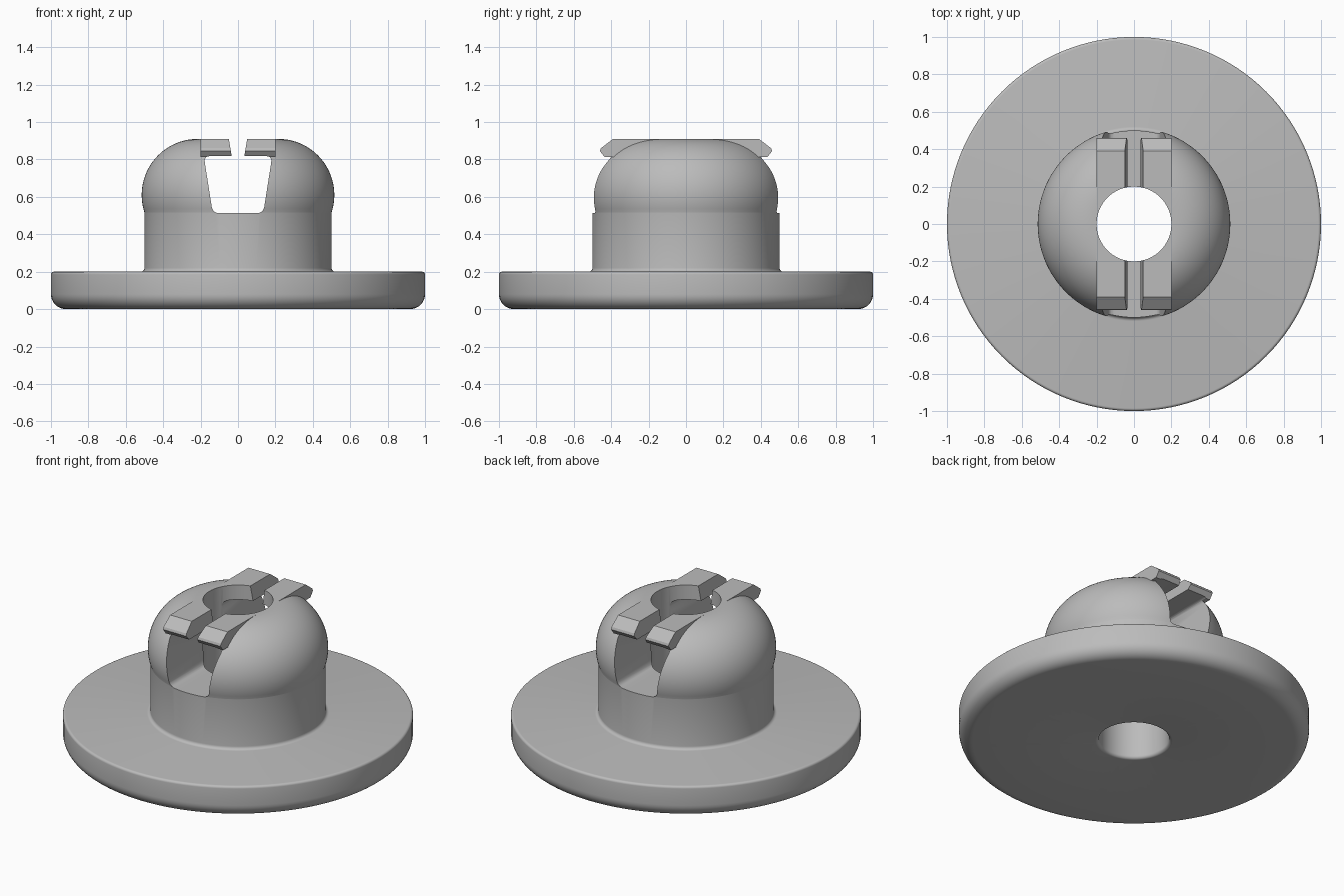
import bpy, bmesh, math
from math import sin, cos, pi, radians

cube = bpy.data.objects.get("Cube")
if cube:
    bpy.data.objects.remove(cube, do_unlink=True)

grey = bpy.data.materials.new("light grey plastic")
GREY = (0.5, 0.5, 0.5, 1)
grey.diffuse_color = GREY
grey.use_nodes = True
grey.node_tree.nodes["Principled BSDF"].inputs["Base Color"].default_value = GREY


def arc(cx, cz, r, a0, a1, n):
    """Points on an arc, angles in degrees."""
    angles = [radians(a0 + (a1 - a0) * i / n) for i in range(n + 1)]
    return [(cx + r * cos(a), cz + r * sin(a)) for a in angles]


def finish(name, bm):
    bmesh.ops.recalc_face_normals(bm, faces=bm.faces[:])
    mesh = bpy.data.meshes.new(name)
    bm.to_mesh(mesh)
    bm.free()
    mesh.materials.append(grey)
    obj = bpy.data.objects.new(name, mesh)
    bpy.context.collection.objects.link(obj)
    return obj


def lathe(name, profile, steps=128):
    """Solid of revolution; the profile runs from axis to axis."""
    bm = bmesh.new()
    verts = [bm.verts.new((r, 0, z)) for r, z in profile]
    edges = [bm.edges.new(pair) for pair in zip(verts, verts[1:])]
    bmesh.ops.spin(bm, geom=verts + edges, cent=(0, 0, 0), axis=(0, 0, 1),
                   angle=2 * pi, steps=steps)
    bmesh.ops.remove_doubles(bm, verts=bm.verts[:], dist=1e-4)
    return finish(name, bm)


def prism(name, points, depth):
    """Extrude a closed 3D outline along a vector."""
    bm = bmesh.new()
    face = bm.faces.new([bm.verts.new(p) for p in points])
    out = bmesh.ops.extrude_face_region(bm, geom=[face])
    moved = [g for g in out["geom"] if isinstance(g, bmesh.types.BMVert)]
    bmesh.ops.translate(bm, verts=moved, vec=depth)
    return finish(name, bm)


def rounded(points, r, n=5):
    """Round each corner of a 2D outline with a small curve."""
    result = []
    for i, (x, z) in enumerate(points):
        ends = []
        for qx, qz in (points[i - 1], points[(i + 1) % len(points)]):
            k = r / math.hypot(qx - x, qz - z)
            ends.append((x + (qx - x) * k, z + (qz - z) * k))
        (ax, az), (bx, bz) = ends
        for j in range(n + 1):
            t = j / n
            u, v, w = (1 - t) ** 2, 2 * t * (1 - t), t * t
            result.append((u * ax + v * x + w * bx, u * az + v * z + w * bz))
    return result


def combine(obj, tool, operation):
    """Apply a boolean and discard the tool object."""
    tool.hide_render = True
    mod = obj.modifiers.new(operation.lower(), "BOOLEAN")
    mod.operation, mod.object, mod.solver = operation, tool, "EXACT"
    bpy.context.view_layer.objects.active = obj
    bpy.ops.object.modifier_apply(modifier=mod.name)
    bpy.data.objects.remove(tool, do_unlink=True)


# Flange, neck and domed head in one revolved profile
profile = [(0, 0)]
profile += arc(0.92, 0.08, 0.08, -90, 0, 10)
profile += arc(0.985, 0.185, 0.015, 0, 90, 5)
profile += arc(0.52, 0.22, 0.02, 270, 180, 5)
profile += [(0.5, 0.515)]
profile += arc(0.215, 0.61, 0.3, -18, 90, 28)
profile += [(0, 0.91)]
body = lathe("flanged_bushing", profile)

# Clip bars with bevelled outer ends, front and back
for side in (-1, 1):
    outline = [(0.1, 0.91), (0.39, 0.91), (0.455, 0.86), (0.46, 0.845),
               (0.435, 0.812), (0.1, 0.812)]
    bar = prism("clip_bar", [(-0.2, side * y, z) for y, z in outline], (0.4, 0, 0))
    combine(body, bar, "UNION")

# Tapered window through the head
window = rounded([(-0.135, 0.513), (0.135, 0.513), (0.183, 0.818), (-0.183, 0.818)], 0.035)
combine(body, prism("window_cutter", [(x, -0.8, z) for x, z in window], (0, 1.6, 0)),
        "DIFFERENCE")

# Flared gap between the clips
gap = [(-0.022, 0.75), (0.022, 0.75), (0.056, 0.95), (-0.056, 0.95)]
combine(body, prism("gap_cutter", [(x, -0.8, z) for x, z in gap], (0, 1.6, 0)),
        "DIFFERENCE")

# Central bore with a rounded lower mouth
bore = [(0, -0.05), (0.22, -0.05)] + arc(0.22, 0.02, 0.02, 270, 180, 5)
bore += [(0.2, 1), (0, 1)]
combine(body, lathe("bore_cutter", bore, 96), "DIFFERENCE")

bpy.ops.object.select_all(action="DESELECT")
body.select_set(True)
bpy.context.view_layer.objects.active = body
bpy.ops.object.shade_smooth_by_angle(angle=radians(30))
